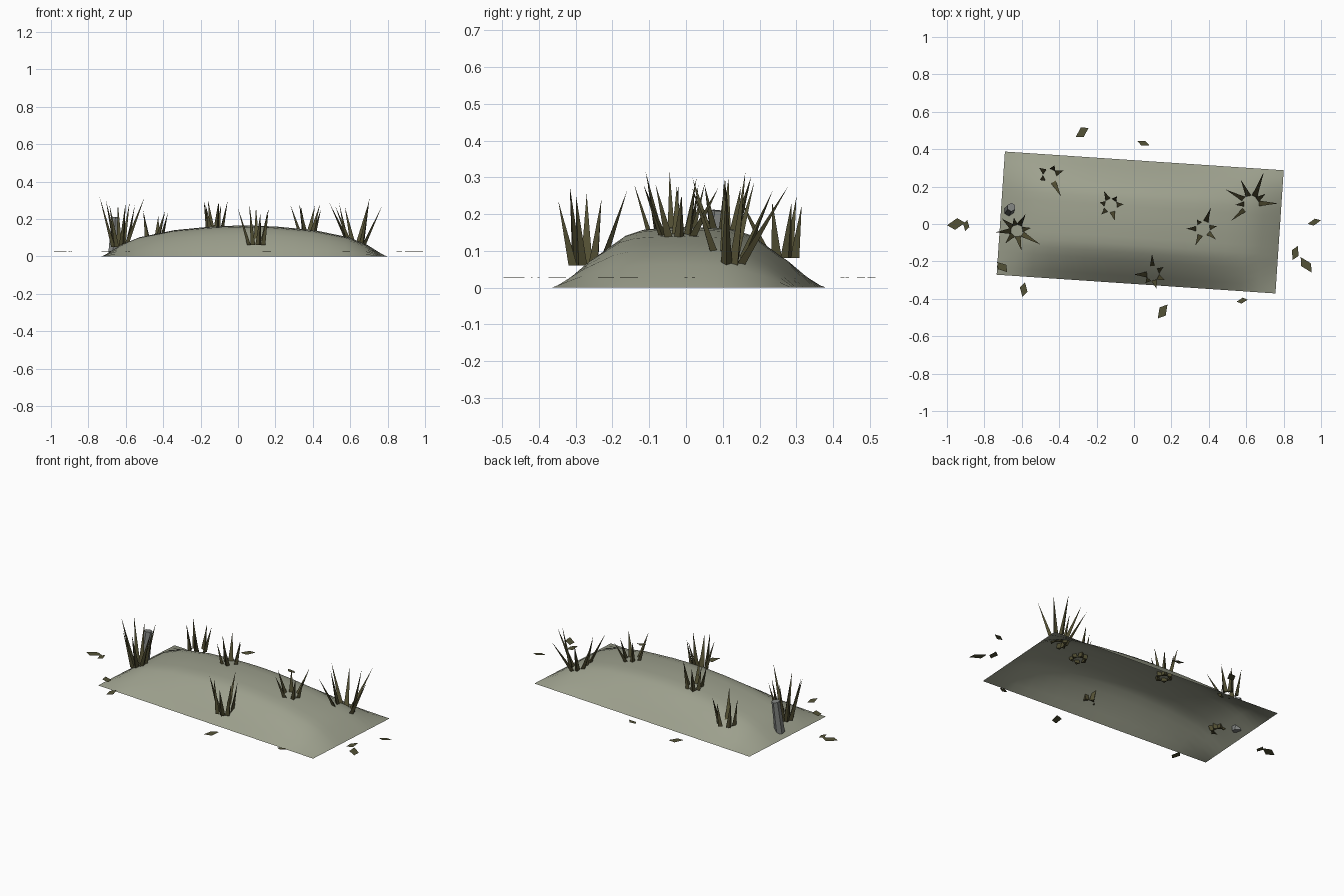
import bpy, bmesh, math, random
from mathutils import Vector, Matrix

if "Cube" in bpy.data.objects:
    bpy.data.objects.remove(bpy.data.objects["Cube"])

random.seed(4)


def material(name, rgb):
    m = bpy.data.materials.new(name)
    m.diffuse_color = (*rgb, 1)
    m.use_nodes = True
    m.node_tree.nodes["Principled BSDF"].inputs["Base Color"].default_value = m.diffuse_color
    return m


SOIL = material("pale grey green", (0.34, 0.355, 0.27))
GRASS = material("dark olive", (0.085, 0.078, 0.033))
LEAF = material("leaf olive", (0.088, 0.085, 0.038))
STONE = material("stone grey", (0.22, 0.23, 0.22))


def finish(bm, name, mat, smooth=False):
    mesh = bpy.data.meshes.new(name)
    bm.to_mesh(mesh)
    bm.free()
    mesh.materials.append(mat)
    for p in mesh.polygons:
        p.use_smooth = smooth
    ob = bpy.data.objects.new(name, mesh)
    bpy.context.collection.objects.link(ob)
    return ob


def profile(points, t):
    """Linear interpolation through (position, height) points."""
    for (a, h), (b, k) in zip(points, points[1:]):
        if t <= b:
            return h + (k - h) * (t - a) / (b - a)
    return points[-1][1]


# Mound: open sheet raised by a long and a short profile
LONG = [(0, 1), (0.2, 0.98), (0.5, 0.85), (0.75, 0.62), (0.875, 0.38), (1, 0)]
SHORT = [(0, 1), (0.35, 0.97), (0.5, 0.87), (0.75, 0.5), (0.875, 0.25), (1, 0)]
bm = bmesh.new()
bmesh.ops.create_grid(bm, x_segments=16, y_segments=16, size=1)
for v in bm.verts:
    h = 0.165 * profile(LONG, abs(v.co.x)) * profile(SHORT, abs(v.co.y))
    v.co = (v.co.x * 0.747, v.co.y * 0.33, h)
bm.transform(Matrix.Translation((0.033, 0.008, 0)) @ Matrix.Rotation(math.radians(-3.84), 4, 'Z'))
finish(bm, "mound", SOIL, True)


# Grass tufts: thin three-sided blades leaning out from a small ring
def tuft(name, x, y, z, height, ring, blades):
    bm = bmesh.new()
    for angle, reach in blades:
        a = math.radians(angle)
        out = Vector((math.cos(a), math.sin(a), 0))
        side = Vector((-out.y, out.x, 0))
        root = Vector((x, y, z)) + out * ring
        tip = Vector((x, y, z + height * random.uniform(0.78, 1))) + out * reach
        base = [bm.verts.new(root + side * 0.016 - out * 0.007),
                bm.verts.new(root - side * 0.016 - out * 0.007),
                bm.verts.new(root + out * 0.013)]
        top = bm.verts.new(tip)
        bm.faces.new(base)
        for i in range(3):
            bm.faces.new((base[i], base[(i + 1) % 3], top))
    bmesh.ops.recalc_face_normals(bm, faces=bm.faces)
    finish(bm, name, GRASS)


tuft("right_tuft", 0.63, 0.11, 0.06, 0.26, 0.04,
     [(69, 0.18), (0, 0.14), (152, 0.16), (220, 0.145), (115, 0.14), (185, 0.09), (35, 0.09)])
tuft("left_tuft", -0.63, -0.035, 0.05, 0.28, 0.035,
     [(185, 0.11), (330, 0.15), (285, 0.11), (140, 0.10), (60, 0.10), (230, 0.09), (10, 0.08), (100, 0.07)])
tuft("middle_tuft", -0.125, 0.10, 0.135, 0.17, 0.035,
     [(115, 0.085), (165, 0.06), (5, 0.07), (285, 0.085), (55, 0.06), (225, 0.07)])
tuft("inner_right_tuft", 0.37, -0.025, 0.12, 0.165, 0.035,
     [(70, 0.12), (180, 0.09), (245, 0.10), (320, 0.09), (10, 0.075), (125, 0.06)])
tuft("front_tuft", 0.10, -0.27, 0.06, 0.22, 0.038,
     [(92, 0.11), (180, 0.10), (35, 0.07), (335, 0.07), (285, 0.08), (230, 0.06)])
tuft("back_tuft", -0.45, 0.26, 0.08, 0.17, 0.04,
     [(298, 0.13), (20, 0.08), (65, 0.06), (145, 0.07), (205, 0.06)])

# Fallen leaves: flat diamonds scattered around the mound
LEAVES = [  # x, y, half length, half width, turn
    (-0.951, 0.0, 0.049, 0.03, 8), (-0.897, -0.008, 0.03, 0.018, 80),
    (-0.277, 0.49, 0.042, 0.025, 35), (0.05, 0.432, 0.034, 0.015, -20),
    (0.964, 0.01, 0.037, 0.017, 15), (0.862, -0.155, 0.04, 0.022, 70),
    (0.92, -0.218, 0.05, 0.026, -55), (0.578, -0.41, 0.03, 0.015, 10),
    (0.153, -0.468, 0.045, 0.026, 55), (-0.59, -0.35, 0.04, 0.022, 80),
    (-0.705, -0.23, 0.038, 0.024, -45)]
bm = bmesh.new()
for x, y, l, w, turn in LEAVES:
    place = Matrix.Translation((x, y, 0.026)) @ Matrix.Rotation(math.radians(turn), 4, 'Z')
    corners = [(l, 0, 0.002), (0.2 * l, w, 0), (-l, 0, 0.002), (-0.2 * l, -w, 0)]
    bm.faces.new([bm.verts.new(place @ Vector(c)) for c in corners])
finish(bm, "fallen_leaves", LEAF)

# Standing stone: leaning six-sided post rising out of the left slope
bm = bmesh.new()
bmesh.ops.create_cone(bm, cap_ends=True, segments=6, radius1=0.028, radius2=0.023, depth=0.19)
bm.transform(Matrix.Translation((-0.662, 0.08, 0.115)) @ Matrix.Rotation(math.radians(-6), 4, 'X')
             @ Matrix.Rotation(math.radians(4), 4, 'Y'))
finish(bm, "standing_stone", STONE)
